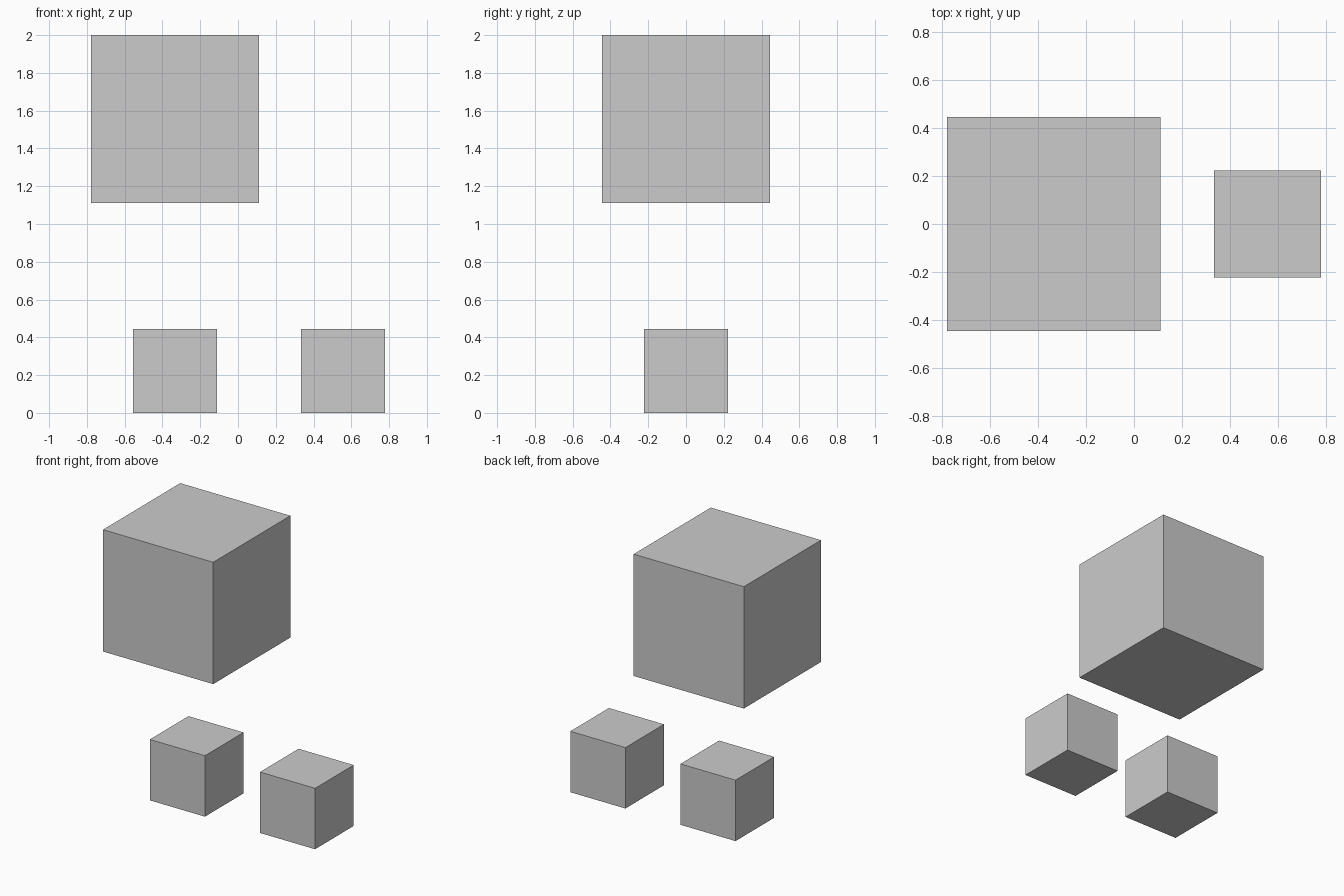
import bpy

if "Cube" in bpy.data.objects:
    bpy.data.objects.remove(bpy.data.objects["Cube"])

U = 2 / 9  # base unit: half the edge of a small cube

grey = bpy.data.materials.new("light_grey")
grey.diffuse_color = (0.6, 0.6, 0.6, 1.0)
grey.use_nodes = True
grey.node_tree.nodes["Principled BSDF"].inputs["Base Color"].default_value = grey.diffuse_color


def cube(name, size, x, z):
    bpy.ops.mesh.primitive_cube_add(size=size, location=(x, 0, z))
    obj = bpy.context.object
    obj.name = name
    obj.data.materials.append(grey)


# Large floating cube
cube("large_cube", 4 * U, -1.5 * U, 7 * U)

# Two small cubes on the ground
cube("small_cube_left", 2 * U, -1.5 * U, U)
cube("small_cube_right", 2 * U, 2.5 * U, U)
